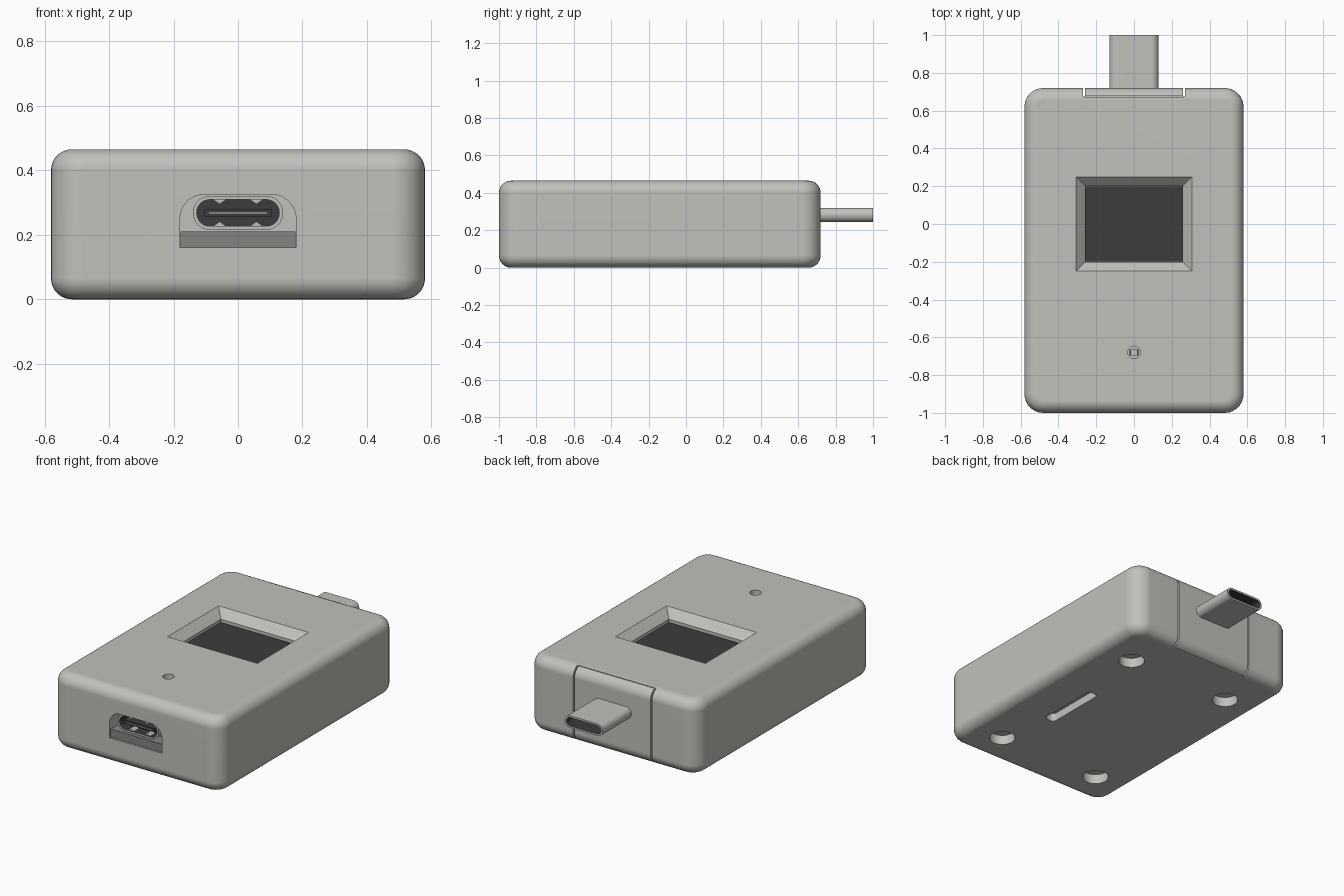
import bpy, bmesh, math
from mathutils import Vector

if "Cube" in bpy.data.objects:
    bpy.data.objects.remove(bpy.data.objects["Cube"], do_unlink=True)


def material(name, rgb):
    m = bpy.data.materials.new(name)
    m.use_nodes = True
    m.diffuse_color = (*rgb, 1)
    bsdf = m.node_tree.nodes["Principled BSDF"]
    bsdf.inputs["Base Color"].default_value = (*rgb, 1)
    bsdf.inputs["Roughness"].default_value = 0.6
    return m


CASE = material("case grey", (0.53, 0.53, 0.50))
DARK = material("dark grey", (0.045, 0.045, 0.045))
BOARD = material("board grey", (0.23, 0.23, 0.22))


def add_object(name, bm, mats):
    bmesh.ops.recalc_face_normals(bm, faces=bm.faces)
    me = bpy.data.meshes.new(name)
    bm.to_mesh(me)
    bm.free()
    for m in mats:
        me.materials.append(m)
    ob = bpy.data.objects.new(name, me)
    bpy.context.collection.objects.link(ob)
    return ob


def smooth(ob):
    bpy.ops.object.select_all(action='DESELECT')
    ob.select_set(True)
    bpy.context.view_layer.objects.active = ob
    bpy.ops.object.shade_smooth_by_angle(angle=math.radians(30))
    mod = ob.modifiers.new("Weighted normals", 'WEIGHTED_NORMAL')
    mod.keep_sharp = True


def rounded(w, h, r=0, c=(0, 0), r_low=None, n=8):
    """Outline of a rounded rectangle; r_low sets the two lower corners."""
    r_low = r if r_low is None else r_low
    pts = []
    for i, (sx, sy) in enumerate([(1, 1), (-1, 1), (-1, -1), (1, -1)]):
        rad = r if sy > 0 else r_low
        cx, cy = c[0] + sx * (w / 2 - rad), c[1] + sy * (h / 2 - rad)
        for k in range(n + 1) if rad else [0]:
            a = math.pi / 2 * (i + k / n)
            pts.append((cx + rad * math.cos(a), cy + rad * math.sin(a)))
    return pts


def loft(name, rings, axis='z', mats=(CASE,), dark_from=None):
    """Join outlines placed at depths along an axis, with capped ends."""
    bm = bmesh.new()
    loops = []
    for outline, d in rings:
        loops.append([bm.verts.new((u, d, v) if axis == 'y' else (u, v, d))
                      for u, v in outline])
    for i, (a, b) in enumerate(zip(loops, loops[1:])):
        for k in range(len(a)):
            j = (k + 1) % len(a)
            f = bm.faces.new((a[k], a[j], b[j], b[k]))
            f.material_index = int(dark_from is not None and i >= dark_from)
    bm.faces.new(loops[0])
    end = bm.faces.new(loops[-1])
    end.material_index = int(dark_from is not None)
    return add_object(name, bm, mats)


def prism(name, outline, a, b, axis='z', mats=(CASE,)):
    return loft(name, [(outline, a), (outline, b)], axis, mats)


# Case: round the upright corners first, then the top and bottom rims
H, FRONT, BACK = 0.465, -1.0, 0.72
MID = (FRONT + BACK) / 2
bm = bmesh.new()
bmesh.ops.create_cube(bm, size=1)
for v in bm.verts:
    v.co = Vector((v.co.x * 1.16, v.co.y * (BACK - FRONT) + MID, (v.co.z + 0.5) * H))
upright = [e for e in bm.edges if abs(e.verts[0].co.z - e.verts[1].co.z) > 0.1]
bmesh.ops.bevel(bm, geom=upright, offset=0.1, segments=8, profile=0.5, affect='EDGES')
rims = [e for e in bm.edges if abs(e.verts[0].co.z - e.verts[1].co.z) < 0.01]
bmesh.ops.bevel(bm, geom=rims, offset=0.065, segments=8, profile=0.5, affect='EDGES')
case = add_object("case", bm, [CASE])

# Cutters: display window, indicator hole, front port opening, underside slot
small, large = rounded(0.515, 0.4), rounded(0.635, 0.52)
cutters = [
    loft("window_cutter", [(small, 0.39), (small, 0.415), (large, 0.475)]),
    prism("indicator_cutter", rounded(0.066, 0.066, 0.033, (0, -0.68)), 0.4, 0.5),
    prism("port_cutter", rounded(0.36, 0.165, 0.075, (0, 0.2425), r_low=0),
          -1.02, -0.91, 'y'),
    prism("slot_cutter", rounded(0.07, 0.4, 0.025, (0.28, -0.235)), -0.02, 0.05),
]
# Screw recesses
for sx in (-0.354, 0.354):
    for y in (-0.77, 0.40):
        cutters.append(prism("screw_cutter", rounded(0.15, 0.15, 0.075, (sx, y)), -0.02, 0.06))
# Seams around the rear panel
for sx in (-0.265, 0.265):
    cutters.append(prism("seam_cutter", rounded(0.01, 0.06, 0, (sx, 0.705)), -0.02, 0.49))
for z0, z1 in ((-0.02, 0.015), (H - 0.015, 0.49)):
    cutters.append(prism("rim_cutter", rounded(0.53, 0.005, 0, (0, 0.676)), z0, z1))

bpy.context.view_layer.objects.active = case
for c in cutters:
    mod = case.modifiers.new("Cut", 'BOOLEAN')
    mod.operation, mod.solver, mod.object = 'DIFFERENCE', 'EXACT', c
    bpy.ops.object.modifier_apply(modifier=mod.name)
    bpy.data.objects.remove(c, do_unlink=True)
smooth(case)

# Display and indicator light
prism("display", rounded(0.512, 0.397), 0.388, 0.396, mats=(DARK,))
prism("indicator_light", rounded(0.034, 0.03, 0, (0, -0.68)), 0.398, 0.42)
for s in (-1, 1):
    prism("indicator_contact", rounded(0.008, 0.03, 0, (s * 0.021, -0.68)), 0.398, 0.415,
          mats=(DARK,))

# Front port: board edge, shell, tongue and spring tabs
prism("board_edge", rounded(0.356, 0.05, 0, (0, 0.186)), -0.99, -0.91, 'y', (BOARD,))
PORT = (0, 0.268)
outer, inner = rounded(0.28, 0.105, 0.052, PORT), rounded(0.256, 0.082, 0.04, PORT)
smooth(loft("port_shell", [(outer, -0.91), (outer, -0.975), (inner, -0.975), (inner, -0.915)],
            'y', (CASE, DARK), 2))
prism("port_tongue", rounded(0.21, 0.022, 0, PORT), -0.965, -0.913, 'y', (DARK,))
prism("port_contacts", rounded(0.18, 0.006, 0, PORT), -0.967, -0.96, 'y', (BOARD,))
for sx in (-0.057, 0.057):
    for sz in (-1, 1):
        edge = PORT[1] + sz * 0.041
        tab = [(sx - 0.02, edge), (sx + 0.02, edge), (sx, edge - sz * 0.014)]
        prism("port_spring", tab, -0.97, -0.92, 'y')

# Rear plug: hollow rounded sleeve
PLUG = (0, 0.2825)
outer, inner = rounded(0.26, 0.075, 0.037, PLUG), rounded(0.235, 0.052, 0.0255, PLUG)
smooth(loft("plug", [(outer, 0.68), (outer, 1.0), (inner, 1.0), (inner, 0.8)],
            'y', (CASE, DARK), 2))
